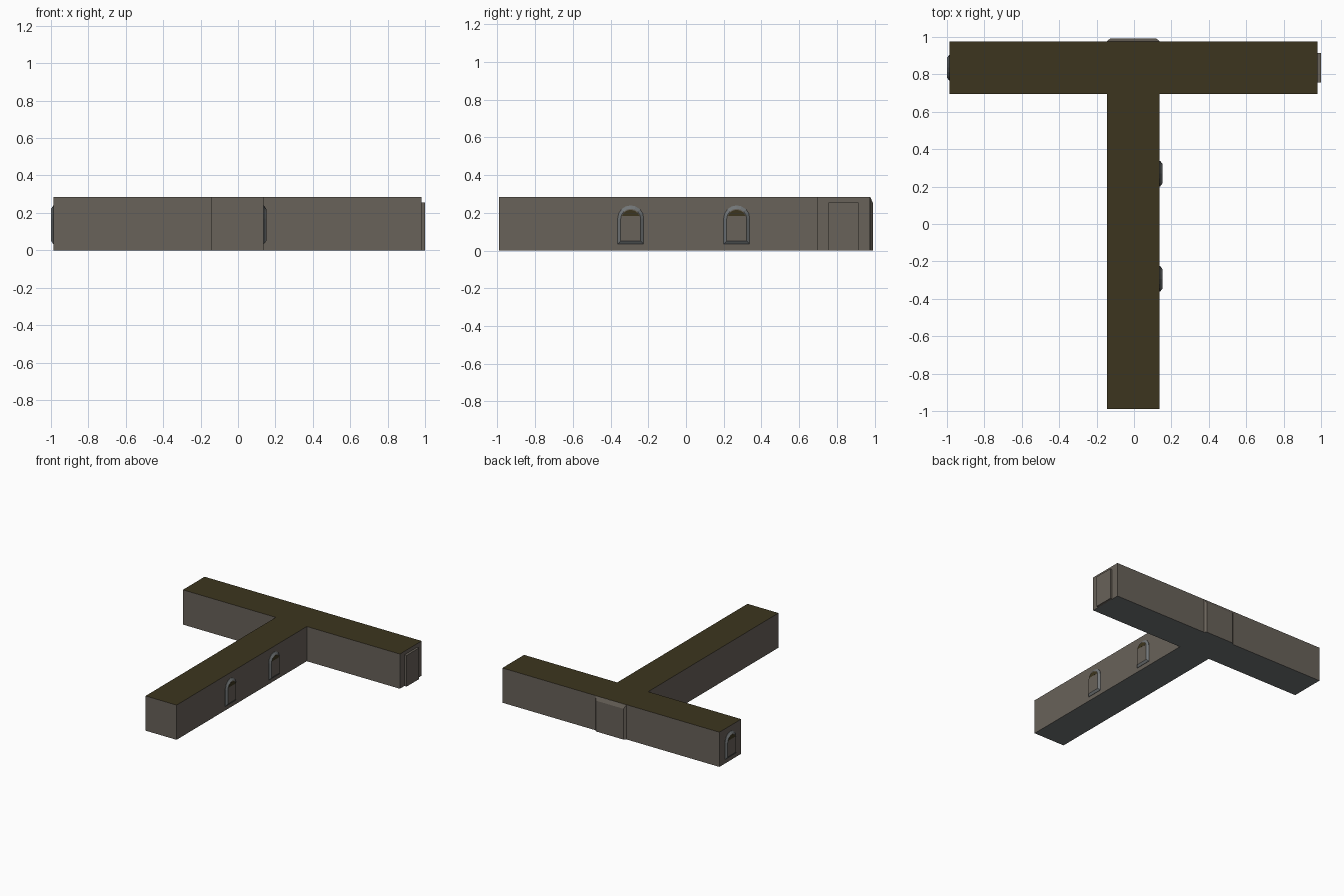
import bpy, bmesh, math
from mathutils import Matrix, Vector

if "Cube" in bpy.data.objects:
    bpy.data.objects.remove(bpy.data.objects["Cube"])


def mat(name, rgb):
    m = bpy.data.materials.new(name)
    m.diffuse_color = (*rgb, 1)
    m.use_nodes = True
    m.node_tree.nodes["Principled BSDF"].inputs["Base Color"].default_value = m.diffuse_color
    return m


WALL = mat("taupe wall", (0.140, 0.122, 0.101))
CEIL = mat("dark olive ceiling", (0.046, 0.036, 0.013))
FLOOR = mat("slate stone", (0.165, 0.178, 0.183))

M = 0.281                        # corridor module
X0, X1 = -0.986, 0.980           # ends of the cross bar
SX = -0.004                      # stem centre line
Y0, Y1, Y2 = -0.990, 0.695, 0.976
H = 0.284


def finish(name, bm, mats):
    bmesh.ops.recalc_face_normals(bm, faces=bm.faces)
    me = bpy.data.meshes.new(name)
    bm.to_mesh(me)
    bm.free()
    for m in mats:
        me.materials.append(m)
    ob = bpy.data.objects.new(name, me)
    bpy.context.collection.objects.link(ob)
    return ob


def loft(name, rings, mats, place=Matrix(), ring_mats=None):
    """Join matching outlines of points, cap both ends."""
    bm = bmesh.new()
    loops = [[bm.verts.new(place @ Vector(p)) for p in r] for r in rings]
    n = len(loops[0])
    for k in range(len(loops) - 1):
        for i in range(n):
            j = (i + 1) % n
            f = bm.faces.new((loops[k][i], loops[k][j], loops[k + 1][j], loops[k + 1][i]))
            f.material_index = ring_mats[k] if ring_mats else 0
    bm.faces.new(loops[0])
    bm.faces.new(loops[-1])
    return finish(name, bm, mats)


# T-shaped corridor shell, coloured by face direction
a, b = SX - M / 2, SX + M / 2
plan = [(a, Y0), (b, Y0), (b, Y1), (X1, Y1), (X1, Y2), (X0, Y2), (X0, Y1), (a, Y1)]
shell = loft("corridor_shell", [[(x, y, z) for x, y in plan] for z in (0, H)],
             [WALL, CEIL, FLOOR])
for p in shell.data.polygons:
    p.material_index = 1 if p.normal.z > 0.5 else 2 if p.normal.z < -0.5 else 0


def arch(half, base, spring, depth, steps=8):
    """Round-topped outline; local x points out of the wall."""
    pts = [(depth, -half, base), (depth, half, base)]
    for i in range(steps + 1):
        t = math.pi * i / steps
        pts.append((depth, half * math.cos(t), spring + half * math.sin(t)))
    return pts


def niche(name, place):
    # stepped niche body tapering outwards
    loft(name, [arch(0.069, 0.034, 0.170, -0.003),
                arch(0.069, 0.034, 0.170, 0.003),
                arch(0.053, 0.051, 0.168, 0.015)],
         [WALL, FLOOR], place, [1, 1])
    # dark patch under the crown of the arch
    spring, r = 0.165, 0.050
    crown = [(r * math.cos(t), spring + r * math.sin(t))
             for t in (math.radians(20 + 140 * i / 8) for i in range(9))]
    loft(name + "_crown", [[(d, y, z) for y, z in crown] for d in (0.0145, 0.0156)],
         [CEIL], place)


# niches along the right side of the stem and on the left end
for i, k in enumerate((2.48, 4.48)):
    niche(f"side_niche_{i + 1}", Matrix.Translation((b, Y0 + k * M, 0)))
YB = (Y1 + Y2) / 2
niche("end_niche", Matrix.Translation((X0 + 0.001, YB, 0)) @ Matrix.Rotation(math.pi, 4, 'Z'))

# doorway block on the right end
loft("doorway", [[(x, YB - 0.08, 0), (x, YB + 0.08, 0), (x, YB + 0.08, 0.255),
                  (x, YB - 0.08, 0.255)] for x in (X1 - 0.003, 0.999)], [WALL])


# shallow bevelled recess panel at the back, in line with the stem
def panel(half, top, y):
    return [(SX - half, y, 0), (SX + half, y, 0), (SX + half, y, top), (SX - half, y, top)]


back = loft("back_panel", [panel(M / 2, H - 0.001, Y2 - 0.002),
                           panel(M / 2, H - 0.001, Y2 + 0.001),
                           panel(M / 2 - 0.016, 0.252, 0.991)], [WALL, FLOOR])
for p in back.data.polygons:
    p.material_index = 1 if p.normal.z < -0.5 else 0
